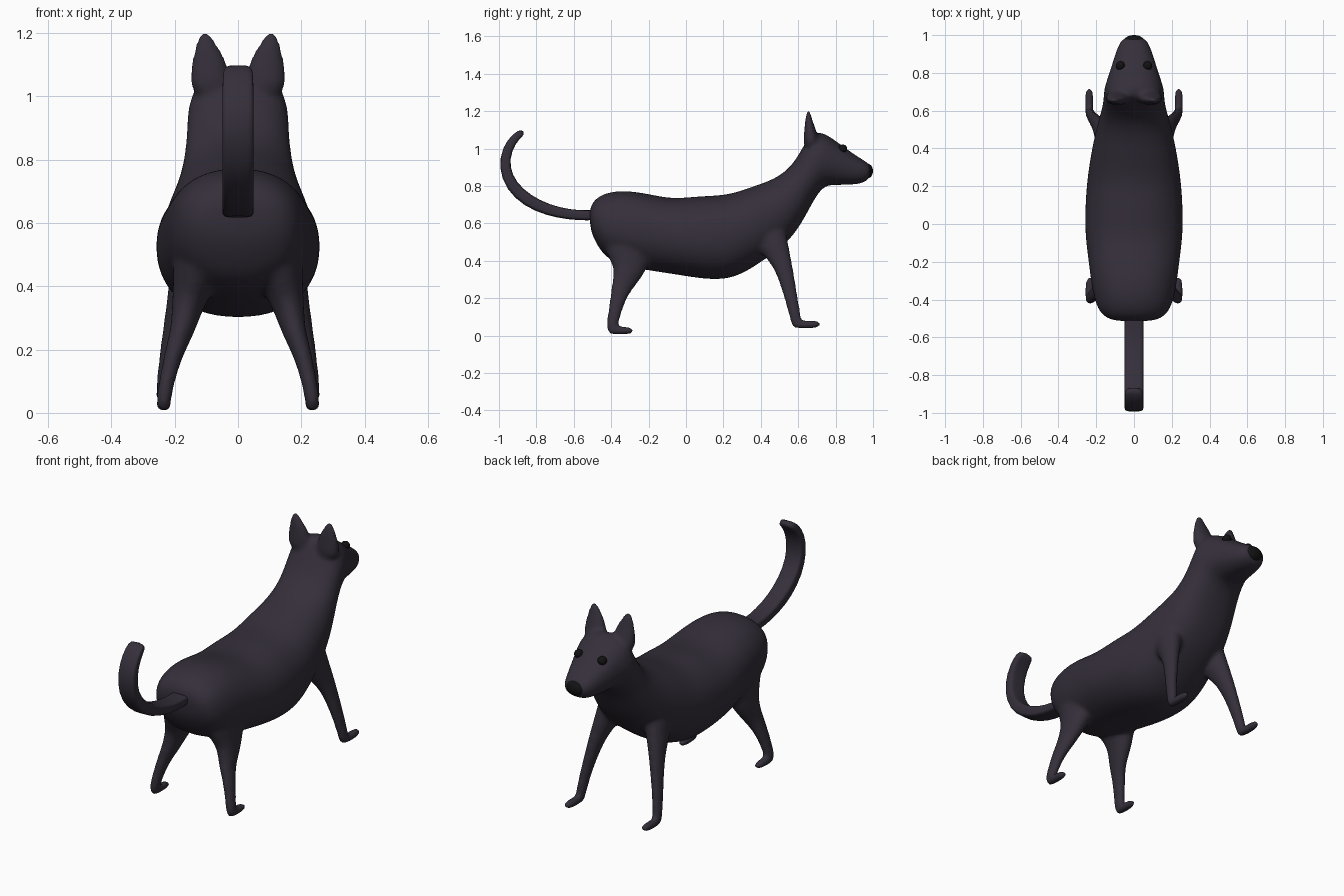
import bpy, bmesh, math
from mathutils import Vector

def material(name, col):
    m = bpy.data.materials.new(name)
    m.diffuse_color = (*col, 1)
    return m

FUR = material("fur", (0.035, 0.028, 0.042))
BLACK = material("black", (0.006, 0.006, 0.007))

def loft(bm, rings, power=1.0, n=24):
    """Closed skin through rings given as (centre, side vector, up vector)."""
    sp = lambda v: math.copysign(abs(v) ** power, v)
    loops = []
    for c, a, b in rings:
        loops.append([bm.verts.new(c + a * sp(math.cos(2 * math.pi * i / n))
                                   + b * sp(math.sin(2 * math.pi * i / n))) for i in range(n)])
    for l0, l1 in zip(loops, loops[1:]):
        for i in range(n):
            j = (i + 1) % n
            bm.faces.new((l0[i], l0[j], l1[j], l1[i]))
    bm.faces.new(loops[0][::-1])
    bm.faces.new(loops[-1])

def tube(bm, pts, sign=1, power=1.0):
    """Tube along (x, y, z, half width, half thickness) points."""
    P = [Vector((sign * p[0], p[1], p[2])) for p in pts]
    rings = []
    for i, p in enumerate(pts):
        t = (P[min(i + 1, len(P) - 1)] - P[max(i - 1, 0)]).normalized()
        side = Vector((1, 0, 0))
        side = (side - t * side.dot(t)).normalized()
        rings.append((P[i], side * p[3], t.cross(side) * p[4]))
    loft(bm, rings, power)

def finish(bm, name, mat):
    bmesh.ops.recalc_face_normals(bm, faces=bm.faces)
    me = bpy.data.meshes.new(name)
    bm.to_mesh(me)
    bm.free()
    me.materials.append(mat)
    for f in me.polygons:
        f.use_smooth = True
    ob = bpy.data.objects.new(name, me)
    bpy.context.collection.objects.link(ob)
    return ob

# Torso, neck and head: back (y, z), belly (y, z), half width
SECTIONS = [
    (-.52, .66, -.51, .56, .10), (-.50, .72, -.48, .49, .165),
    (-.44, .765, -.42, .40, .205), (-.33, .78, -.28, .36, .23),
    (-.20, .76, -.15, .34, .245), (-.07, .73, -.03, .322, .262),
    (.08, .75, .12, .297, .26), (.22, .75, .26, .302, .25),
    (.36, .80, .40, .39, .228), (.48, .84, .54, .49, .20),
    (.57, .91, .62, .60, .175), (.63, 1.02, .68, .72, .162),
    (.68, 1.10, .735, .80, .162), (.75, 1.08, .785, .805, .142),
    (.83, 1.02, .86, .805, .117), (.92, .955, .93, .81, .092),
    (.975, .925, .965, .825, .072), (.99, .90, .985, .85, .05)]
HIND = [(.12, -.30, .55, .09, .16), (.135, -.30, .42, .07, .12),
        (.16, -.305, .34, .05, .08), (.175, -.345, .26, .038, .055),
        (.203, -.366, .19, .03, .042), (.225, -.387, .10, .025, .034),
        (.234, -.395, .05, .025, .032), (.236, -.396, .02, .02, .024)]
HIND_PAW = [(.234, -.42, .03, .02, .018), (.235, -.39, .028, .025, .022),
            (.234, -.32, .027, .026, .022), (.233, -.278, .027, .018, .015)]
FORE = [(.13, .42, .60, .07, .11), (.155, .47, .48, .055, .08),
        (.18, .51, .40, .04, .055), (.20, .54, .30, .032, .043),
        (.22, .562, .20, .027, .036), (.232, .583, .11, .025, .032),
        (.236, .592, .06, .024, .028), (.237, .594, .04, .018, .02)]
FORE_PAW = [(.236, .575, .06, .018, .016), (.237, .61, .058, .025, .022),
            (.238, .68, .06, .025, .023), (.237, .722, .062, .016, .015)]
EAR = [(.085, .67, 1.0, .07, .05), (.09, .665, 1.09, .062, .034),
       (.098, .657, 1.14, .045, .022), (.104, .655, 1.18, .028, .014),
       (.106, .655, 1.205, .014, .009)]

bm = bmesh.new()
loft(bm, [(Vector((0, (yt + yb) / 2, (zt + zb) / 2)), Vector((w, 0, 0)),
           Vector((0, (yt - yb) / 2, (zt - zb) / 2)))
          for yt, zt, yb, zb, w in SECTIONS], power=0.88)
for s in (1, -1):
    for part in (HIND, HIND_PAW, FORE, FORE_PAW, EAR):
        tube(bm, part, s)
body = finish(bm, "body", FUR)

# Blend the parts into one smooth skin
body.modifiers.new("round", 'SUBSURF').levels = 2
body.modifiers["round"].render_levels = 2
fuse = body.modifiers.new("fuse", 'REMESH')
fuse.mode = 'VOXEL'
fuse.voxel_size = 0.011
fuse.use_smooth_shade = True
soft = body.modifiers.new("soften", 'SMOOTH')
soft.factor = 0.5
soft.iterations = 10

# Tail: flat, strap-like curl
bm = bmesh.new()
tube(bm, [(0, -.46, .645, .05, .028), (0, -.53, .643, .05, .027), (0, -.62, .646, .05, .027),
          (0, -.74, .671, .05, .03), (0, -.85, .722, .05, .034), (0, -.935, .80, .05, .033),
          (0, -.974, .90, .05, .029), (0, -.957, 1.0, .05, .027), (0, -.91, 1.065, .048, .022),
          (0, -.868, 1.093, .045, .017)], power=0.5)
tail = finish(bm, "tail", FUR)
tail.modifiers.new("round", 'SUBSURF').levels = 1

# Eyes and nose
def ball(name, loc, scale):
    b = bmesh.new()
    bmesh.ops.create_uvsphere(b, u_segments=24, v_segments=16, radius=1)
    ob = finish(b, name, BLACK)
    ob.location, ob.scale = loc, scale

for s, side in ((1, "right"), (-1, "left")):
    ball(side + "_eye", (s * .072, .838, 1.0), (.024, .024, .022))
ball("nose", (0, .968, .88), (.054, .032, .04))
